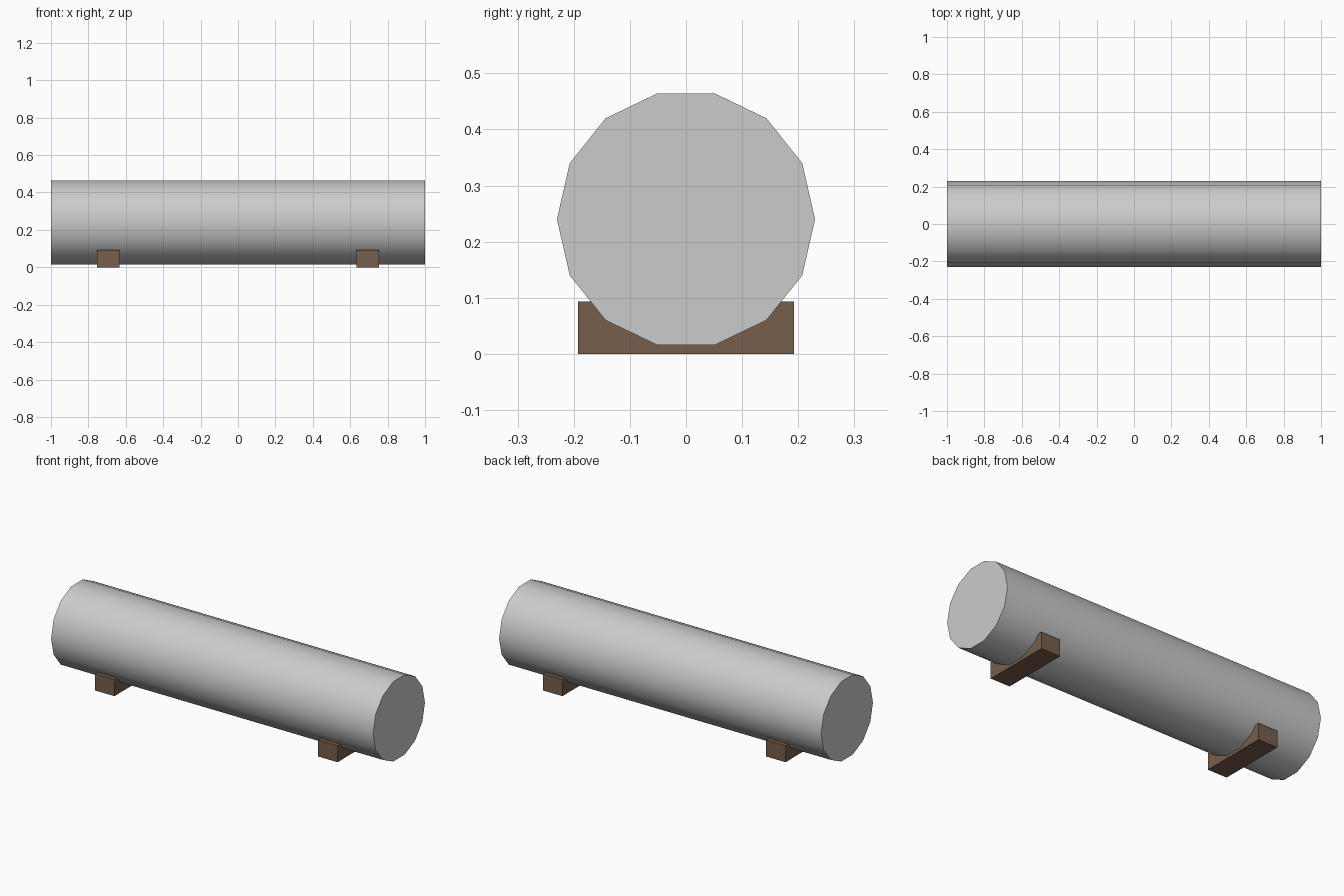
import bpy
import math

cube = bpy.data.objects.get("Cube")
if cube:
    bpy.data.objects.remove(cube, do_unlink=True)


def make_material(name, rgb):
    mat = bpy.data.materials.new(name)
    mat.use_nodes = True
    color = (*rgb, 1.0)
    mat.diffuse_color = color
    bsdf = next(n for n in mat.node_tree.nodes if n.type == 'BSDF_PRINCIPLED')
    bsdf.inputs["Base Color"].default_value = color
    return mat


def finish(name, mat):
    obj = bpy.context.object
    obj.name = name
    obj.data.materials.append(mat)
    return obj


grey = make_material("light_grey", (0.6, 0.6, 0.6))
brown = make_material("wood_brown", (0.185, 0.113, 0.072))

# Long fourteen-sided tank lying along x
RADIUS = 0.23
bpy.ops.mesh.primitive_cylinder_add(
    vertices=14, radius=RADIUS, depth=2.0,
    location=(0, 0, 0.24), rotation=(0, math.pi / 2, 0))
finish("tank", grey)
bpy.ops.object.transform_apply(location=False, rotation=True, scale=True)
bpy.ops.object.shade_smooth_by_angle(angle=math.radians(40))

# Two wooden bearers the tank is bedded into
WIDTH, LENGTH, HEIGHT = 0.12, 0.385, 0.093
for side, label in ((1, "left"), (-1, "right")):
    bpy.ops.mesh.primitive_cube_add(size=1, location=(side * 0.693, 0, HEIGHT / 2))
    bearer = finish(f"bearer_{label}", brown)
    bearer.scale = (WIDTH, LENGTH, HEIGHT)
    bpy.ops.object.transform_apply(location=False, rotation=False, scale=True)
